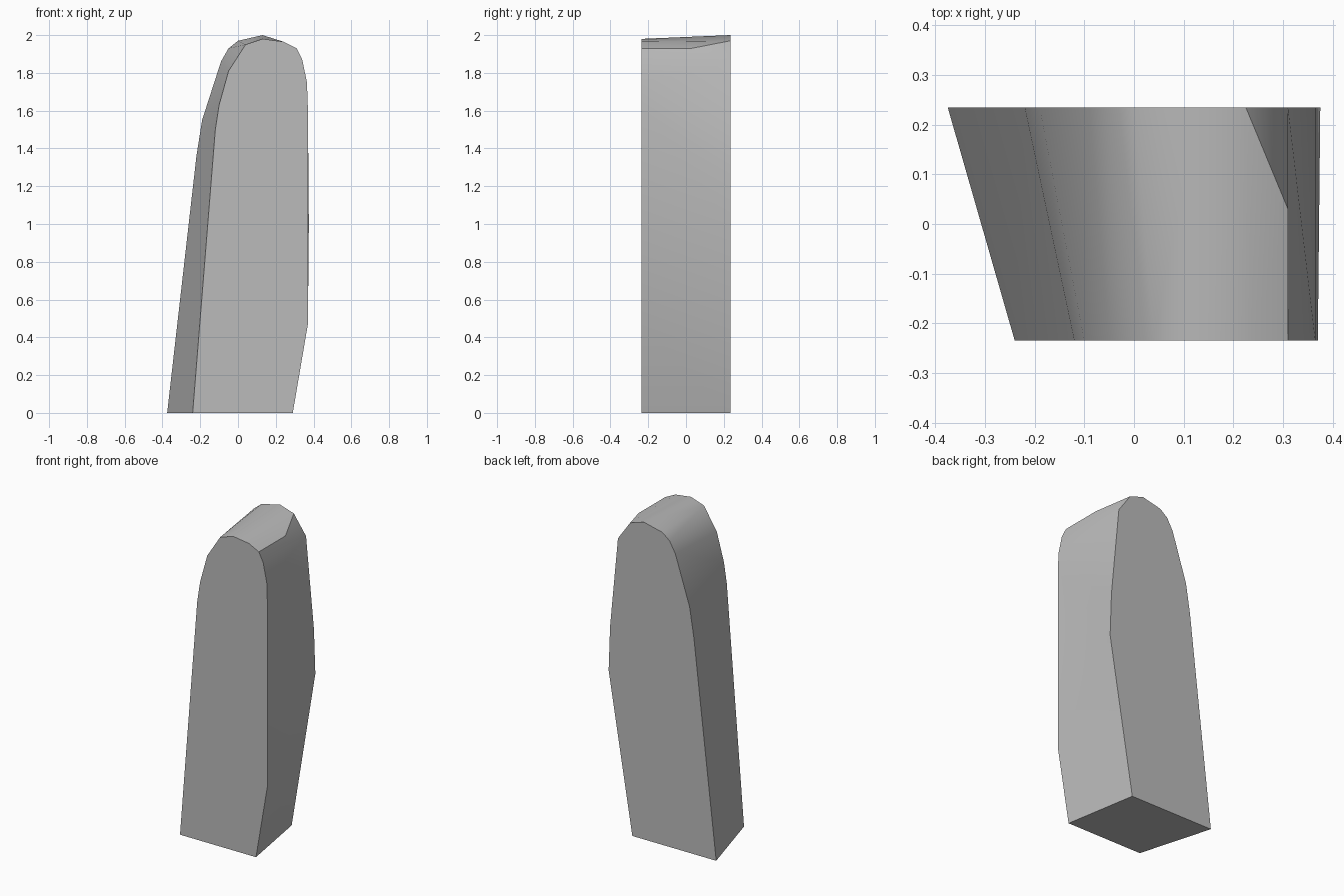
import bpy, bmesh, math

cube = bpy.data.objects.get("Cube")
if cube:
    bpy.data.objects.remove(cube, do_unlink=True)

HALF_DEPTH = 0.235

# Outlines (x, z) of the two flat ends, from lower -x corner over the top
FRONT = [(-.24, 0), (-.12, 1.5), (-.1, 1.63), (-.05, 1.81), (.04, 1.95),
         (.13, 1.98), (.24, 1.965), (.31, 1.93), (.34, 1.87), (.365, 1.75),
         (.37, 1.61), (.37, .47), (.29, 0)]
BACK = [(-.375, 0), (-.22, 1.36), (-.19, 1.55), (-.09, 1.86), (-.05, 1.93),
        (0, 1.97), (.13, 2), (.225, 1.97), (.31, 1.85), (.365, 1.28),
        (.375, 1), (.21, 0)]

# Flat grey
stone = bpy.data.materials.new("stone grey")
stone.use_nodes = True
colour = (.5, .5, .5, 1)
stone.diffuse_color = colour
stone.node_tree.nodes["Principled BSDF"].inputs["Base Color"].default_value = colour

bm = bmesh.new()
front = [bm.verts.new((x, -HALF_DEPTH, z)) for x, z in FRONT]
back = [bm.verts.new((x, HALF_DEPTH, z)) for x, z in BACK]

# Flat ends
bm.faces.new(front)
bm.faces.new(back)


def bridge(pairs):
    """Join matching outline points; a repeated point gives a triangle."""
    for (f0, b0), (f1, b1) in zip(pairs, pairs[1:]):
        ring = [front[f0], front[f1], back[b1], back[b0]]
        bm.faces.new(list(dict.fromkeys(ring)))


# Left flank and rounded top, then the right flank down and under the base
bridge([(0, 0), (1, 1), (2, 2), (3, 3), (4, 4), (4, 5), (5, 6), (6, 7)])
bridge([(8, 8), (9, 8), (10, 9), (11, 10), (12, 11), (0, 0)])

# Ridge that runs part way back, then cuts across to the back outline
ridge = bm.verts.new((.31, .03, 1.93))
bm.faces.new((front[6], front[7], ridge, back[7]))
bm.faces.new((front[7], front[8], back[8], ridge))
bm.faces.new((ridge, back[8], back[7]))

bmesh.ops.recalc_face_normals(bm, faces=bm.faces)
mesh = bpy.data.meshes.new("standing_stone")
bm.to_mesh(mesh)
bm.free()
mesh.materials.append(stone)
obj = bpy.data.objects.new("standing_stone", mesh)
bpy.context.collection.objects.link(obj)

# Soft flanks with crisp rims
bpy.ops.object.select_all(action='DESELECT')
obj.select_set(True)
bpy.context.view_layer.objects.active = obj
bpy.ops.object.shade_smooth_by_angle(angle=math.radians(30))
